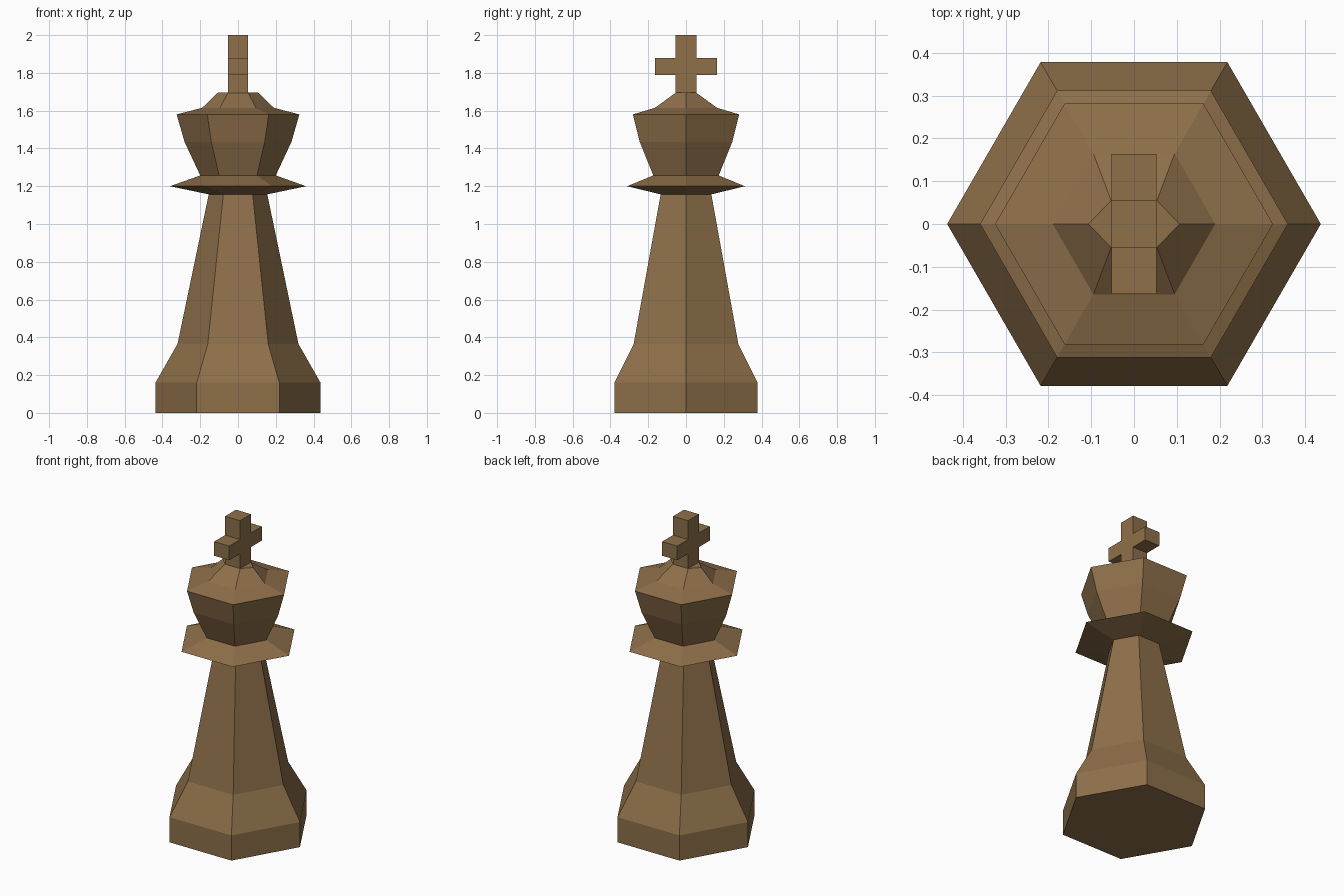
import bpy, bmesh, math

if "Cube" in bpy.data.objects:
    bpy.data.objects.remove(bpy.data.objects["Cube"])

wood = bpy.data.materials.new("brown wood")
wood.diffuse_color = (0.27, 0.16, 0.068, 1)
wood.use_nodes = True
wood.node_tree.nodes["Principled BSDF"].inputs["Base Color"].default_value = wood.diffuse_color


def finish(bm, name):
    bmesh.ops.recalc_face_normals(bm, faces=bm.faces)
    mesh = bpy.data.meshes.new(name)
    bm.to_mesh(mesh)
    bm.free()
    mesh.materials.append(wood)
    obj = bpy.data.objects.new(name, mesh)
    bpy.context.collection.objects.link(obj)
    return obj


def hex_tower(name, rings):
    """Stack hexagonal rings (radius, height, y squash) with a point on each x side."""
    bm = bmesh.new()
    loops = []
    for r, z, sq in rings:
        loops.append([bm.verts.new((r * math.cos(i * math.pi / 3),
                                    r * sq * math.sin(i * math.pi / 3), z))
                      for i in range(6)])
    for a, b in zip(loops, loops[1:]):
        for i in range(6):
            j = (i + 1) % 6
            bm.faces.new((a[i], a[j], b[j], b[i]))
    bm.faces.new(loops[0])
    bm.faces.new(loops[-1])
    return finish(bm, name)


# Base, tapered shaft, collar and flared head in one faceted body
hex_tower("body", [
    (0.437, 0.0, 1), (0.437, 0.16, 1),
    (0.32, 0.365, 1), (0.155, 1.157, 1),
    (0.36, 1.2, 1), (0.2, 1.257, 1),
    (0.283, 1.435, 1), (0.325, 1.58, 1),
    (0.19, 1.615, 1), (0.107, 1.695, 0.59),
])

# Cross finial: half outline (y, z) mirrored, then extruded along x
half = [(0.055, 1.69), (0.055, 1.79), (0.164, 1.79),
        (0.164, 1.88), (0.055, 1.88), (0.055, 2.0)]
outline = half + [(-y, z) for y, z in reversed(half)]
bm = bmesh.new()
face = bm.faces.new([bm.verts.new((-0.053, y, z)) for y, z in outline])
ext = bmesh.ops.extrude_face_region(bm, geom=[face], use_keep_orig=True)
bmesh.ops.translate(bm, vec=(0.106, 0, 0),
                    verts=[g for g in ext["geom"] if isinstance(g, bmesh.types.BMVert)])
finish(bm, "cross_finial")
